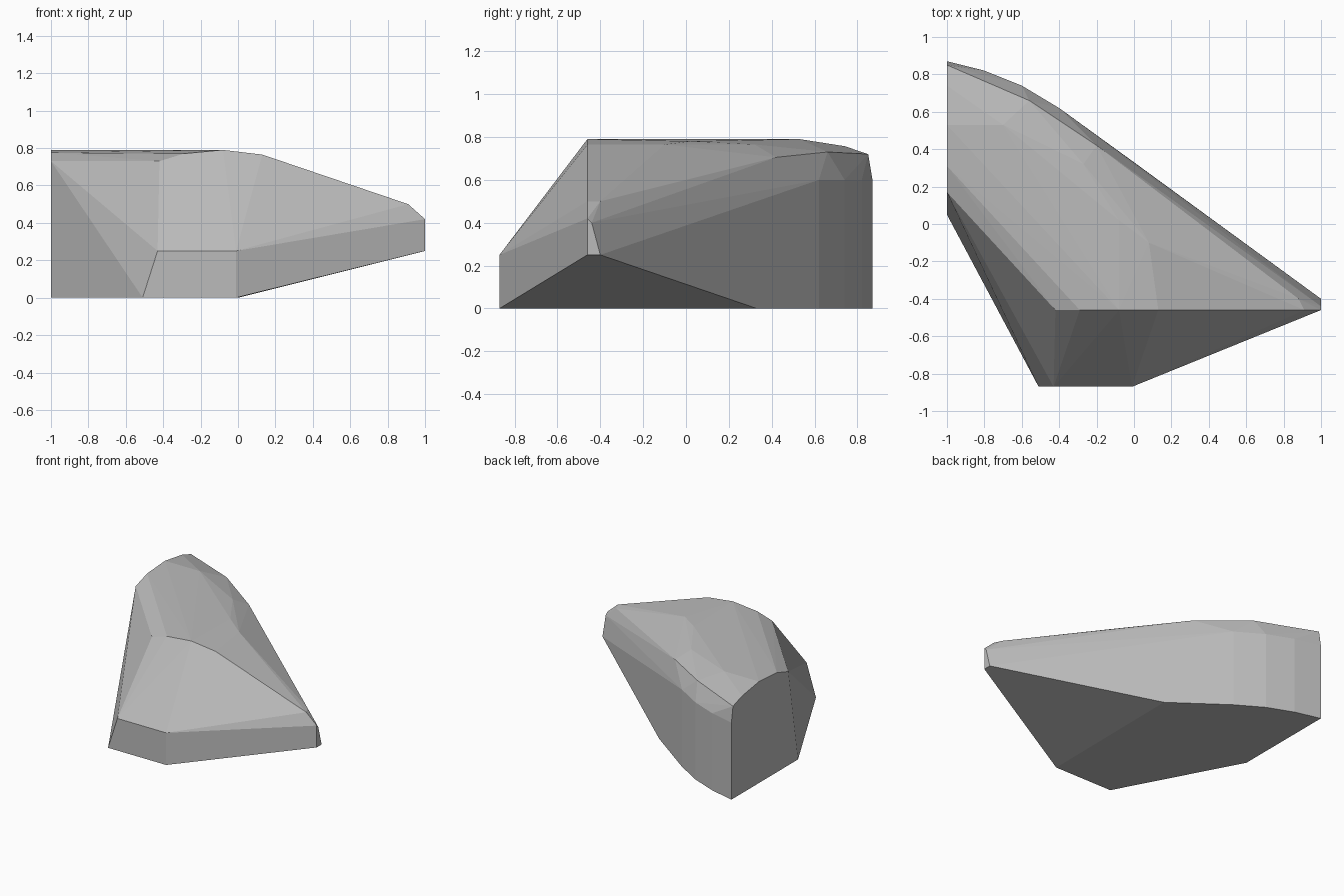
import bpy, bmesh

if "Cube" in bpy.data.objects:
    bpy.data.objects.remove(bpy.data.objects["Cube"])

# Corner points of the faceted rock
ridge = [(x, -0.46, z) for x, z in [(-0.42, 0.73), (-0.29, 0.77), (-0.08, 0.79),
                                    (0.13, 0.765), (0.91, 0.50), (1, 0.42), (1, 0.25)]]
front = [(-0.51, -0.87, 0), (-0.43, -0.87, 0.25), (-0.01, -0.87, 0.25), (-0.01, -0.87, 0)]
left = [(-1, y, z) for y, z in [(0.05, 0), (0.17, 0.73), (0.31, 0.775), (0.53, 0.79),
                                (0.74, 0.757), (0.85, 0.72)]]
rim = [(-0.56, 0.66, 0.73), (-0.2, 0.42, 0.705), (0.88, -0.40, 0.50), (1, -0.44, 0.40),
       (1, -0.40, 0.25)]
crown = [(-0.7, 0.53, 0.79), (-0.27, 0.32, 0.765), (-0.08, 0.02, 0.78), (0.08, -0.1, 0.765)]
# Curved back wall, straight up from the ground
wall = [(x, y, z) for x, y in [(-0.4, 0.62), (-0.6, 0.74), (-0.8, 0.82), (-1, 0.87)]
        for z in (0, 0.6)] + [(0, 0.33, 0)]

# Wrap the corners in one solid skin
bm = bmesh.new()
for p in ridge + front + left + rim + crown + wall:
    bm.verts.new(p)
res = bmesh.ops.convex_hull(bm, input=bm.verts)
loose = [v for v in bm.verts if not v.link_faces]
bmesh.ops.delete(bm, geom=loose, context='VERTS')
bmesh.ops.dissolve_limit(bm, angle_limit=0.01, verts=bm.verts, edges=bm.edges)
bmesh.ops.recalc_face_normals(bm, faces=bm.faces)
me = bpy.data.meshes.new("rock")
bm.to_mesh(me)
bm.free()
rock = bpy.data.objects.new("rock", me)
bpy.context.collection.objects.link(rock)

# Stone colour
mat = bpy.data.materials.new("stone grey")
mat.diffuse_color = (0.5, 0.5, 0.5, 1)
mat.use_nodes = True
mat.node_tree.nodes["Principled BSDF"].inputs["Base Color"].default_value = mat.diffuse_color
me.materials.append(mat)
